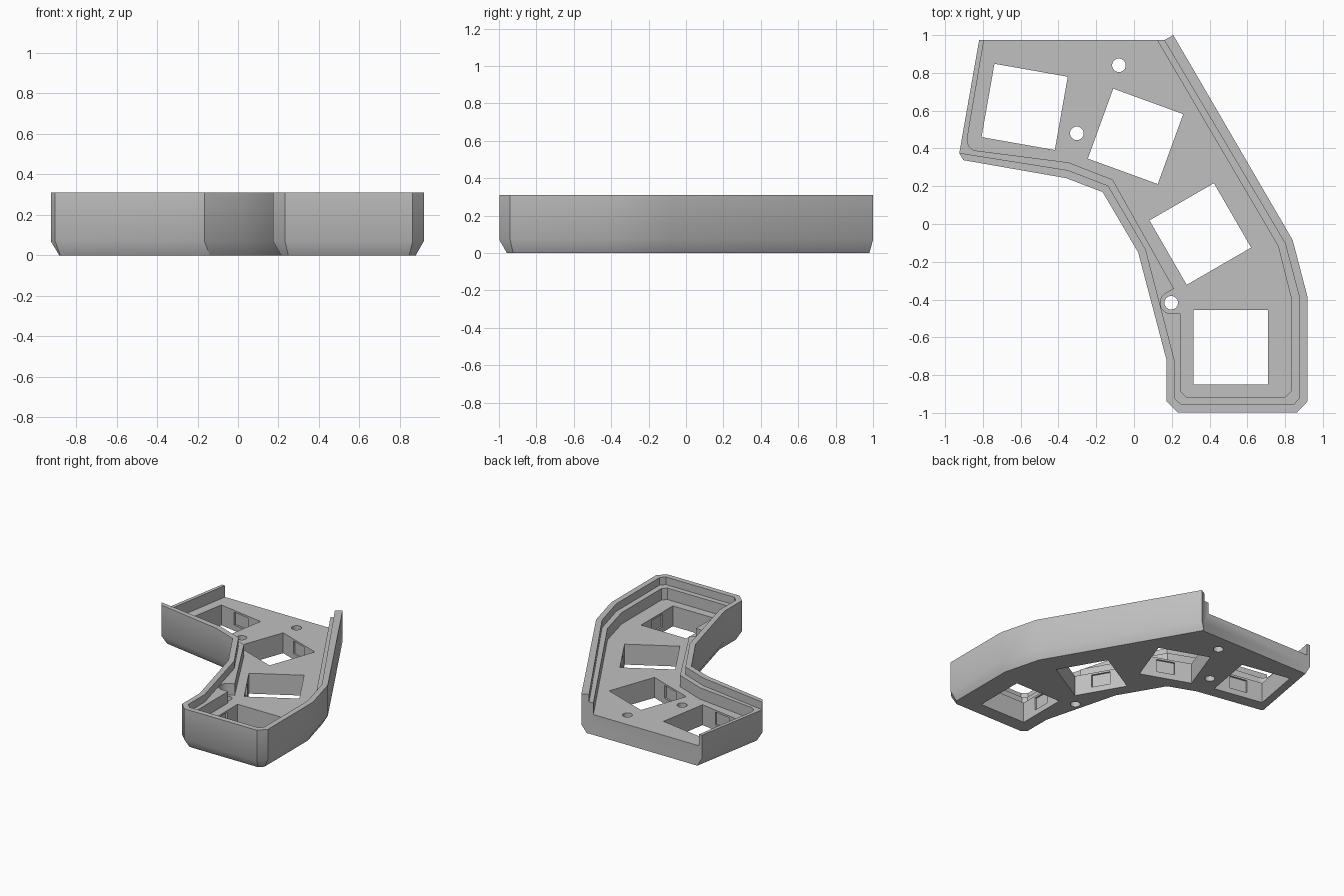
import bpy, bmesh, math
from mathutils import Matrix, Vector

if "Cube" in bpy.data.objects:
    bpy.data.objects.remove(bpy.data.objects["Cube"])

H, FLOOR, LEDGE, CHAMFER, PLATE = 0.31, 0.16, 0.25, 0.07, 0.045

grey = bpy.data.materials.new("light grey plastic")
grey.diffuse_color = (0.53, 0.53, 0.53, 1)
grey.use_nodes = True
grey.node_tree.nodes["Principled BSDF"].inputs["Base Color"].default_value = grey.diffuse_color


def loft(name, layers):
    """Closed solid through matching counter-clockwise outlines at (z, points)."""
    bm = bmesh.new()
    rings = [[bm.verts.new((x, y, z)) for x, y in pts] for z, pts in layers]
    n = len(rings[0])
    for a, b in zip(rings, rings[1:]):
        for i in range(n):
            j = (i + 1) % n
            bm.faces.new((a[i], a[j], b[j], b[i]))
    bm.faces.new(rings[0][::-1])
    bm.faces.new(rings[-1])
    bmesh.ops.recalc_face_normals(bm, faces=bm.faces)
    me = bpy.data.meshes.new(name)
    bm.to_mesh(me)
    bm.free()
    ob = bpy.data.objects.new(name, me)
    bpy.context.collection.objects.link(ob)
    me.materials.append(grey)
    return ob


def prism(name, pts, z0, z1):
    return loft(name, [(z0, pts), (z1, pts)])


def inset(pts, dists):
    """Move each edge inward by its own distance and re-intersect the corners."""
    n, lines, out = len(pts), [], []
    for i in range(n):
        p, q = Vector(pts[i]), Vector(pts[(i + 1) % n])
        d = (q - p).normalized()
        lines.append((p + Vector((-d.y, d.x)) * dists[i], d))
    for i in range(n):
        (p, d), (q, e) = lines[i - 1], lines[i]
        t = (q - p).cross(e) / d.cross(e)
        out.append(tuple(p + d * t))
    return out


def cut(target, cutter):
    mod = target.modifiers.new("cut", 'BOOLEAN')
    mod.operation, mod.solver, mod.object = 'DIFFERENCE', 'EXACT', cutter
    bpy.context.view_layer.objects.active = target
    bpy.ops.object.modifier_apply(modifier=mod.name)
    bpy.data.objects.remove(cutter, do_unlink=True)


def arc(cx, cy, r, a0, a1, n):
    return [(cx + r * math.cos(math.radians(a0 + (a1 - a0) * i / n)),
             cy + r * math.sin(math.radians(a0 + (a1 - a0) * i / n))) for i in range(n + 1)]


# case body with a chamfered bottom; the back end stays square
outline = [(-.82, .973), (-.925, .375), (-.903, .338), (-.36, .243), (-.166, .169),
           (.022, -.15), (.173, -.723), (.173, -.94), (.232, -.998), (.863, -.998),
           (.918, -.94), (.918, -.383), (.84, -.085), (.208, 1.0), (.16, .973)]
bottom = inset(outline, [.04] * 13 + [0, 0])
case = loft("keyboard_case", [(0, bottom), (CHAMFER, outline), (H, outline)])

# upper recess leaving the thin outer rim, open at the back and over the left wall
recess = [(-1.1, .404), (-.35, .285), (-.137, .203), (.062, -.135), (.214, -.72),
          (.214, -.922), (.25, -.956), (.845, -.956), (.875, -.922), (.875, -.386),
          (.80, -.102), (.16, .973), (.10, 1.076), (-1.1, 1.076)]
cut(case, prism("rim_cutter", recess, LEDGE, 1))

# main pocket down to the floor, with a round bay for the front screw
pocket = ([(-.776, 1.08), (-.883, .45)] + arc(-.83, .44, .052, 195, 258, 4) +
          [(-.347, .326), (-.113, .235), (.212, -.343)] +
          arc(.197, -.417, .058, 115, 265, 10) +
          [(.247, -.475), (.247, -.886), (.275, -.915), (.80, -.915), (.832, -.886),
           (.832, -.391), (.763, -.117), (.124, .971), (.061, 1.08)])
cut(case, prism("pocket_cutter", pocket, FLOOR, 1))


# switch openings with clip notches on two opposite sides
def box(cx, cy, angle, sx, sy):
    rot = Matrix.Rotation(math.radians(angle), 2)
    return [tuple(rot @ Vector((u * sx, v * sy)) + Vector((cx, cy)))
            for u, v in ((-1, -1), (1, -1), (1, 1), (-1, 1))]


for x, y, angle in ((-.579, .62, 80), (.008, .464, 70), (.351, -.053, 30), (.512, -.652, 0)):
    cut(case, prism("switch_cutter", box(x, y, angle, .197, .197), -1, 1))
    cut(case, prism("clip_cutter", box(x, y, angle, .211, .07), PLATE, FLOOR - .015))

# screw holes
for x, y in ((-.08, .84), (-.303, .48), (.197, -.417)):
    cut(case, prism("screw_cutter", arc(x, y, .036, 0, 345, 23), -1, 1))

# smooth the gentle bends, keep real corners crisp
bpy.ops.object.select_all(action='DESELECT')
case.select_set(True)
bpy.context.view_layer.objects.active = case
bpy.ops.object.shade_smooth_by_angle(angle=math.radians(30))
